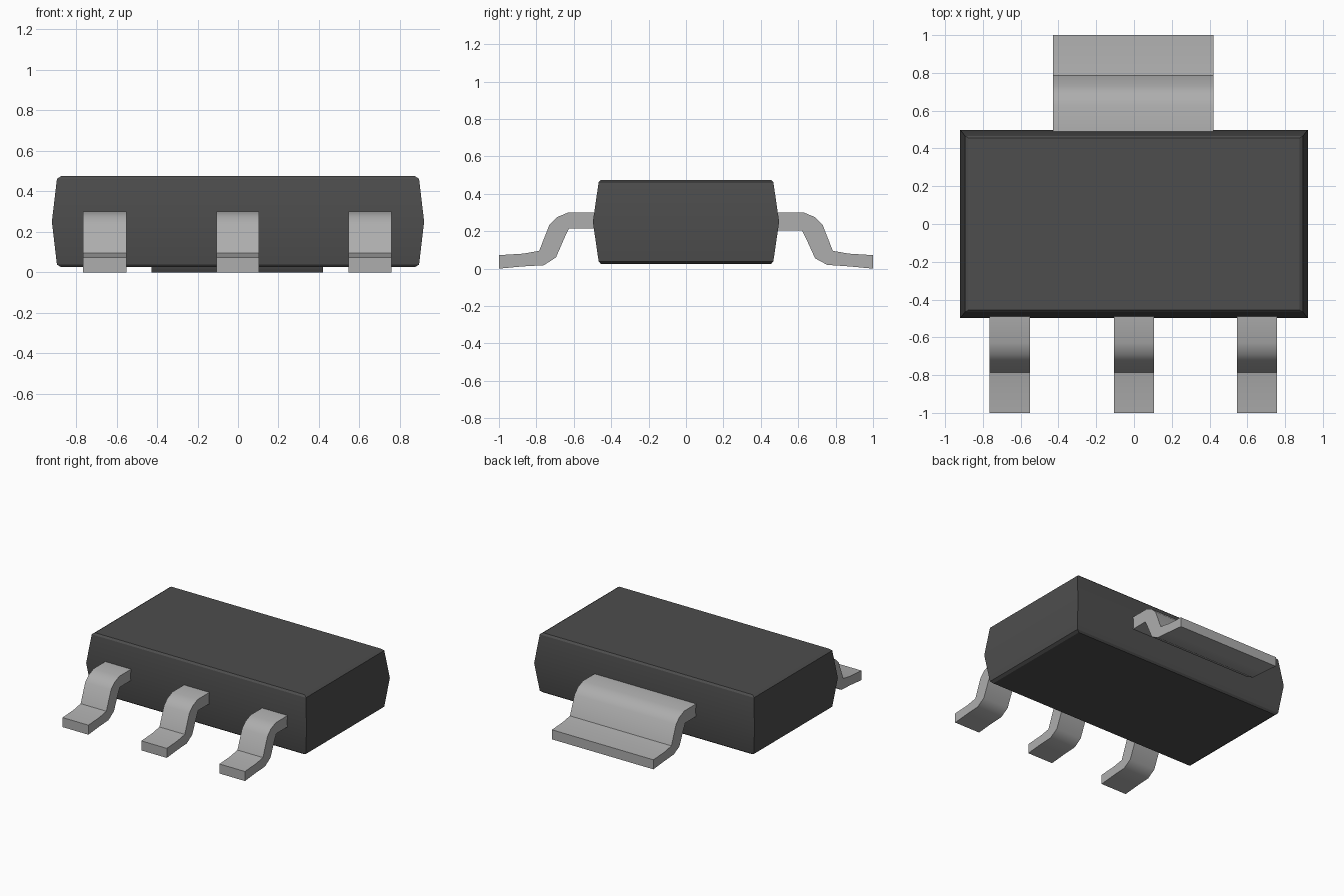
import bpy
import bmesh
import math

cube = bpy.data.objects.get("Cube")
if cube:
    bpy.data.objects.remove(cube, do_unlink=True)


def make_material(name, value):
    mat = bpy.data.materials.new(name)
    mat.use_nodes = True
    colour = (value, value, value, 1.0)
    mat.diffuse_color = colour
    mat.node_tree.nodes["Principled BSDF"].inputs["Base Color"].default_value = colour
    return mat


black_plastic = make_material("black plastic", 0.075)
grey_metal = make_material("grey metal", 0.42)


def finish(bm, name, mat, angle):
    bmesh.ops.recalc_face_normals(bm, faces=bm.faces)
    mesh = bpy.data.meshes.new(name)
    bm.to_mesh(mesh)
    bm.free()
    mesh.materials.append(mat)
    obj = bpy.data.objects.new(name, mesh)
    bpy.context.collection.objects.link(obj)
    bpy.ops.object.select_all(action='DESELECT')
    obj.select_set(True)
    bpy.context.view_layer.objects.active = obj
    bpy.ops.object.shade_smooth_by_angle(angle=math.radians(angle))
    return obj


def loft_rectangles(name, sections, mat):
    """Stack rectangles given as (z, half x, half y) into a closed block."""
    bm = bmesh.new()
    rings = [[bm.verts.new((sx * hx, sy * hy, z))
              for sx, sy in ((-1, -1), (1, -1), (1, 1), (-1, 1))]
             for z, hx, hy in sections]
    for low, high in zip(rings, rings[1:]):
        for i in range(4):
            j = (i + 1) % 4
            bm.faces.new((low[i], low[j], high[j], high[i]))
    bm.faces.new(rings[0])
    bm.faces.new(rings[-1])
    return finish(bm, name, mat, 30)


def bent_strip(name, top, bottom, x0, x1, side, mat):
    """Extrude a bent lead along x; side is -1 for front, 1 for back."""
    bm = bmesh.new()
    rows = [[bm.verts.new((x, side * y, z)) for y, z in top + bottom[::-1]]
            for x in (x0, x1)]
    n = len(rows[0])
    for i in range(n):
        j = (i + 1) % n
        bm.faces.new((rows[0][i], rows[0][j], rows[1][j], rows[1][i]))
    # End caps as strips of quads between the top and bottom outlines
    for row in rows:
        for i in range(len(top) - 1):
            bm.faces.new((row[i], row[i + 1], row[n - 2 - i], row[n - 1 - i]))
    return finish(bm, name, mat, 35)


# Moulded body with drafted sides and a small chamfer above and below
loft_rectangles("body", [
    (0.025, 0.875, 0.455), (0.038, 0.895, 0.467), (0.25, 0.92, 0.498),
    (0.462, 0.895, 0.467), (0.475, 0.875, 0.455)], black_plastic)

# Bent outlines, from inside the body out to the foot
lead_top = [(0.45, 0.30), (0.63, 0.30), (0.69, 0.275), (0.73, 0.235),
            (0.785, 0.095), (0.87, 0.08), (1.0, 0.072)]
pin_bottom = [(0.45, 0.215), (0.625, 0.215), (0.645, 0.175), (0.695, 0.06),
              (0.76, 0.018), (0.87, 0.012), (1.0, 0.0)]
tab_bottom = [(0.45, 0.205), (0.62, 0.205), (0.64, 0.165), (0.69, 0.055),
              (0.755, 0.02), (0.87, 0.012), (1.0, 0.0)]

# Three front pins
for label, x0, x1 in (("right", -0.765, -0.55), ("centre", -0.107, 0.105),
                      ("left", 0.545, 0.758)):
    bent_strip(f"front_pin_{label}", lead_top, pin_bottom, x0, x1, -1, grey_metal)

# Wide back tab
bent_strip("back_tab", lead_top, tab_bottom, -0.428, 0.42, 1, grey_metal)
